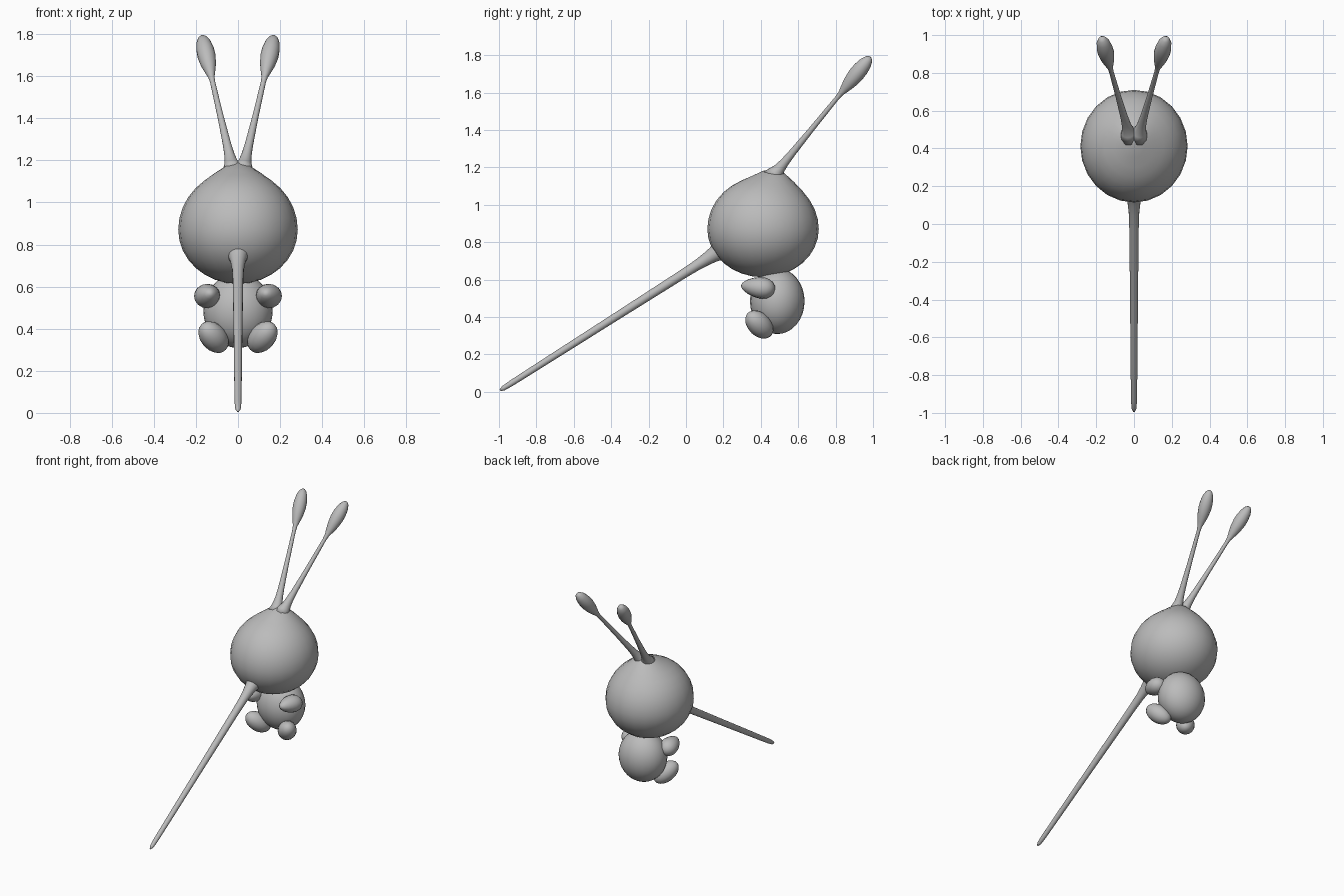
import bpy, bmesh, math
from mathutils import Vector

cube = bpy.data.objects.get("Cube")
if cube:
    bpy.data.objects.remove(cube, do_unlink=True)

grey = bpy.data.materials.new("plain_grey")
grey.use_nodes = True
GREY = (0.5, 0.5, 0.5, 1)
grey.diffuse_color = GREY
grey.node_tree.nodes["Principled BSDF"].inputs["Base Color"].default_value = GREY


def finish(name, bm):
    bmesh.ops.recalc_face_normals(bm, faces=bm.faces)
    for f in bm.faces:
        f.smooth = True
    mesh = bpy.data.meshes.new(name)
    bm.to_mesh(mesh)
    bm.free()
    mesh.materials.append(grey)
    obj = bpy.data.objects.new(name, mesh)
    bpy.context.collection.objects.link(obj)
    return obj


def ellipsoid(name, centre, radii, axis=(0, 0, 1), taper=0, segs=24):
    """Ellipsoid whose local z follows axis; taper narrows the far end."""
    bm = bmesh.new()
    bmesh.ops.create_uvsphere(bm, u_segments=segs, v_segments=segs * 2 // 3, radius=1)
    turn = Vector(axis).to_track_quat('Z', 'Y')
    for v in bm.verts:
        k = 1 - taper * v.co.z
        p = Vector((v.co.x * radii[0] * k, v.co.y * radii[1] * k, v.co.z * radii[2]))
        v.co = turn @ p + Vector(centre)
    return finish(name, bm)


def tube(name, start, end, profile, segs=16):
    """Round stalk from start to end; profile is (fraction, radius) pairs."""
    start, end = Vector(start), Vector(end)
    turn = (end - start).to_track_quat('Z', 'Y')
    bm = bmesh.new()
    rings = []
    for t, r in profile:
        c = start.lerp(end, t)
        angles = [2 * math.pi * i / segs for i in range(segs)]
        rings.append([bm.verts.new(c + turn @ Vector((r * math.cos(a), r * math.sin(a), 0)))
                      for a in angles])
    for a, b in zip(rings, rings[1:]):
        for i in range(segs):
            j = (i + 1) % segs
            bm.faces.new((a[i], a[j], b[j], b[i]))
    bm.faces.new(rings[0])
    bm.faces.new(rings[-1])
    return finish(name, bm)


# Head: round below, drawn up to a soft peak under the antennae
head = ellipsoid("head", (0, 0.412, 0.87), (0.284, 0.298, 0.257))
for v in head.data.vertices:
    if v.co.z > 0.87:
        v.co.z = 0.87 + (v.co.z - 0.87) * 1.09
        d = math.hypot(v.co.x, v.co.y - 0.48)
        v.co.z += 0.05 * math.exp(-(d / 0.1) ** 2)

# Long straight proboscis, flared where it meets the head
tube("proboscis", (0, 0.22, 0.78), (0, -0.994, 0.008),
     [(0, 0.075), (0.035, 0.052), (0.06, 0.041), (0.09, 0.034), (0.13, 0.028), (0.2, 0.025),
      (0.5, 0.021), (0.8, 0.018), (0.95, 0.016), (0.985, 0.013), (1, 0.005)])

# Small torso
ellipsoid("torso", (0, 0.488, 0.485), (0.165, 0.146, 0.176))

for side, s in (("left", 1), ("right", -1)):
    # Antenna: flared base, thin stalk, leaf-shaped bulb
    tube(side + "_antenna", (s * 0.022, 0.46, 1.145), (s * 0.171, 0.986, 1.79),
         [(0, 0.055), (0.05, 0.038), (0.08, 0.03), (0.13, 0.024), (0.2, 0.02),
          (0.4, 0.015), (0.66, 0.012), (0.7, 0.015), (0.74, 0.025), (0.79, 0.036),
          (0.85, 0.043), (0.9, 0.042), (0.95, 0.035), (0.985, 0.022), (1, 0.008)])
    # Stubby arm reaching forward, narrower at the hand
    ellipsoid(side + "_arm", (s * 0.144, 0.385, 0.558), (0.06, 0.056, 0.092),
              (s * -0.15, -1, 0.12), 0.25, 16)
    # Stubby leg
    ellipsoid(side + "_leg", (s * 0.116, 0.392, 0.36), (0.062, 0.062, 0.095),
              (s * 0.52, -0.6, 0.6), 0, 16)
